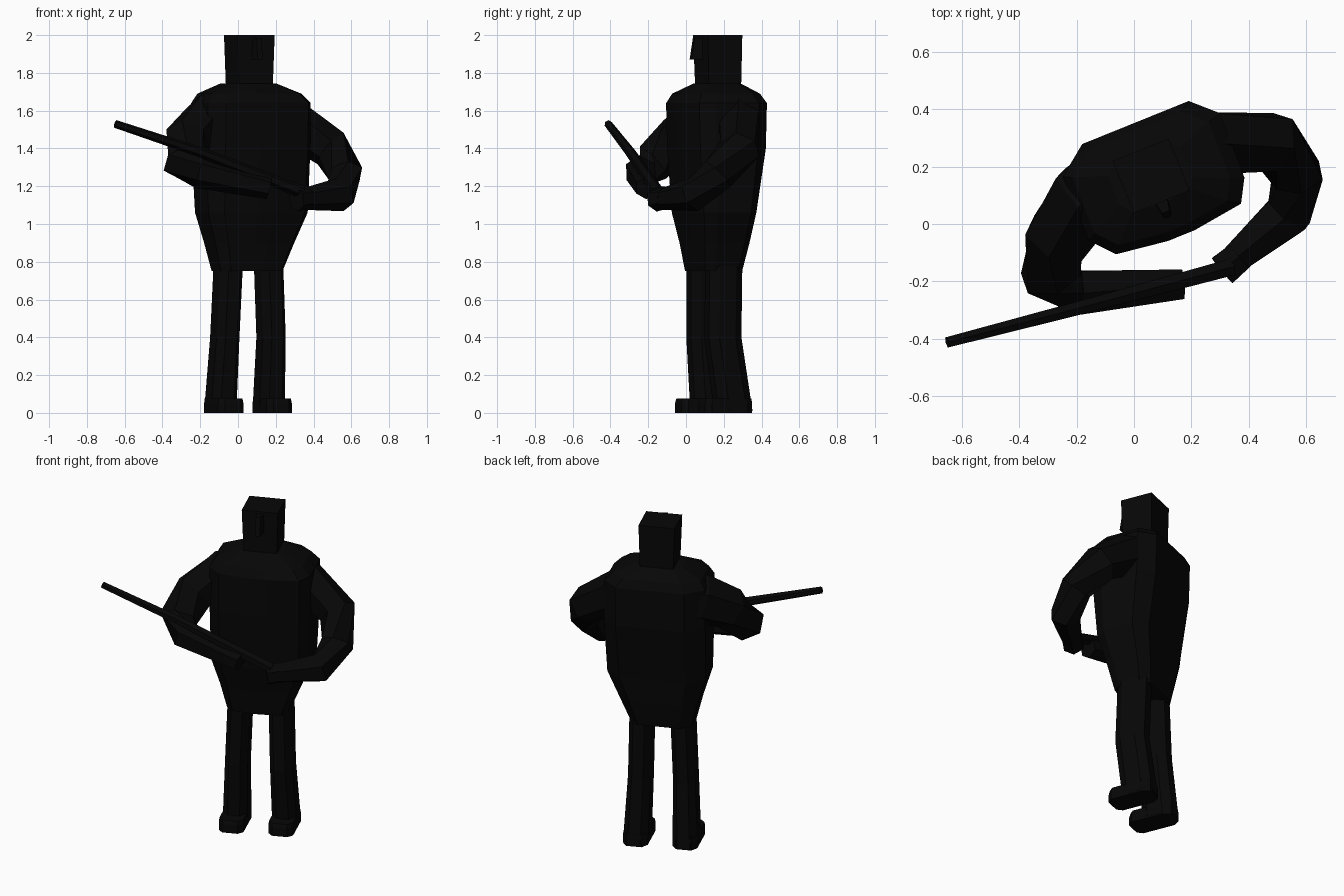
import bpy, bmesh, math
from mathutils import Vector

if "Cube" in bpy.data.objects:
    bpy.data.objects.remove(bpy.data.objects["Cube"])

black = bpy.data.materials.new("matte black")
black.diffuse_color = (0.002, 0.002, 0.002, 1)
black.use_nodes = True
black.node_tree.nodes["Principled BSDF"].inputs["Base Color"].default_value = black.diffuse_color

TURN = math.radians(22)          # the whole figure is turned about z
C, S = math.cos(TURN), math.sin(TURN)


def loft(name, rings):
    """Skin equal-length rings of points and cap both ends."""
    bm = bmesh.new()
    rows = [[bm.verts.new(p) for p in ring] for ring in rings]
    n = len(rows[0])
    for a, b in zip(rows, rows[1:]):
        for i in range(n):
            j = (i + 1) % n
            bm.faces.new((a[i], a[j], b[j], b[i]))
    bm.faces.new(rows[0])
    bm.faces.new(rows[-1])
    bmesh.ops.recalc_face_normals(bm, faces=bm.faces)
    mesh = bpy.data.meshes.new(name)
    bm.to_mesh(mesh)
    bm.free()
    mesh.materials.append(black)
    obj = bpy.data.objects.new(name, mesh)
    bpy.context.collection.objects.link(obj)
    return obj


def stack(name, profile, levels):
    """Turned profile repeated at levels (z, centre x, centre y, width, depth)."""
    loft(name, [[(cx + su * u * C - sv * v * S, cy + su * u * S + sv * v * C, z)
                 for u, v in profile] for z, cx, cy, su, sv in levels])


def limb(name, path, sides=6):
    """Faceted tube through (x, y, z, radius) points."""
    pts = [Vector(p[:3]) for p in path]
    rings = []
    for i, p in enumerate(pts):
        t = (pts[min(i + 1, len(pts) - 1)] - pts[max(i - 1, 0)]).normalized()
        side = t.cross(Vector((0, 0, 1))).normalized()
        up = side.cross(t)
        angles = [2 * math.pi * (k + 0.5) / sides for k in range(sides)]
        rings.append([p + path[i][3] * (side * math.cos(a) + up * math.sin(a))
                      for a in angles])
    loft(name, rings)


# Torso
chest = [(-.305, -.12), (-.235, -.2), (-.05, -.225), (.05, -.225), (.235, -.2),
         (.28, -.12), (.285, .12), (.2, .2), (-.2, .2), (-.305, .12)]
stack("torso", chest, [(.75, .055, .15, .6, .55), (.9, .068, .156, .77, .66),
                       (1.06, .082, .155, .97, .78), (1.4, .08, .168, 1, .97),
                       (1.64, .08, .168, 1, 1), (1.69, .07, .165, .87, .87),
                       (1.745, .06, .168, .46, .46)])

# Head and nose
stack("head", [(-.105, -.098), (.105, -.098), (.105, .098), (-.105, .098)],
      [(1.7, .06, .17, .91, .93), (1.76, .06, .17, .93, .95), (2, .06, .168, 1, 1)])
stack("nose", [(-.025, -.09), (-.014, -.155), (.014, -.155), (.025, -.09)],
      [(1.87, .06, .168, 1, 1), (1.985, .06, .168, 1, .88)])

# Legs and feet
shin = [(.065, .045), (.033, .09), (-.033, .09), (-.065, .045),
        (-.065, -.045), (-.033, -.09), (.033, -.09), (.065, -.045)]
sole = [(.072, .05), (.045, .09), (-.045, .09), (-.072, .05),
        (-.072, -.15), (-.045, -.18), (.045, -.18), (.072, -.15)]
for side, top, knee, ankle in (
        ("right", (-.052, .1), (-.07, .1), (-.094, .125)),
        ("left", (.162, .2), (.175, .195), (.162, .25))):
    stack(side + "_leg", shin, [(.78, *top, 1, 1.03), (.4, *knee, 1, 1.03),
                                (.01, *ankle, 1.12, 1.06)])
    stack(side + "_foot", sole, [(0, *ankle, 1, 1), (.05, *ankle, 1, 1),
                                 (.075, *ankle, .96, .96)])

# Arms
limb("right_arm", [(-.04, .19, 1.56, .14), (-.165, .09, 1.545, .145),
                   (-.265, -.05, 1.45, .125), (-.29, -.175, 1.325, .112),
                   (-.2, -.24, 1.275, .088), (.165, -.21, 1.19, .06)])
limb("left_arm", [(.22, .28, 1.58, .125), (.49, .285, 1.4, .11),
                  (.57, .17, 1.265, .095), (.54, .04, 1.155, .092),
                  (.33, -.14, 1.13, .055)])
limb("left_hand", [(.37, -.11, 1.14, .06), (.31, -.16, 1.13, .065)])

# Long thin rod held across the body
limb("rod", [(-.65, -.412, 1.53, .021), (-.2, -.295, 1.38, .027),
             (.34, -.15, 1.17, .034)])
